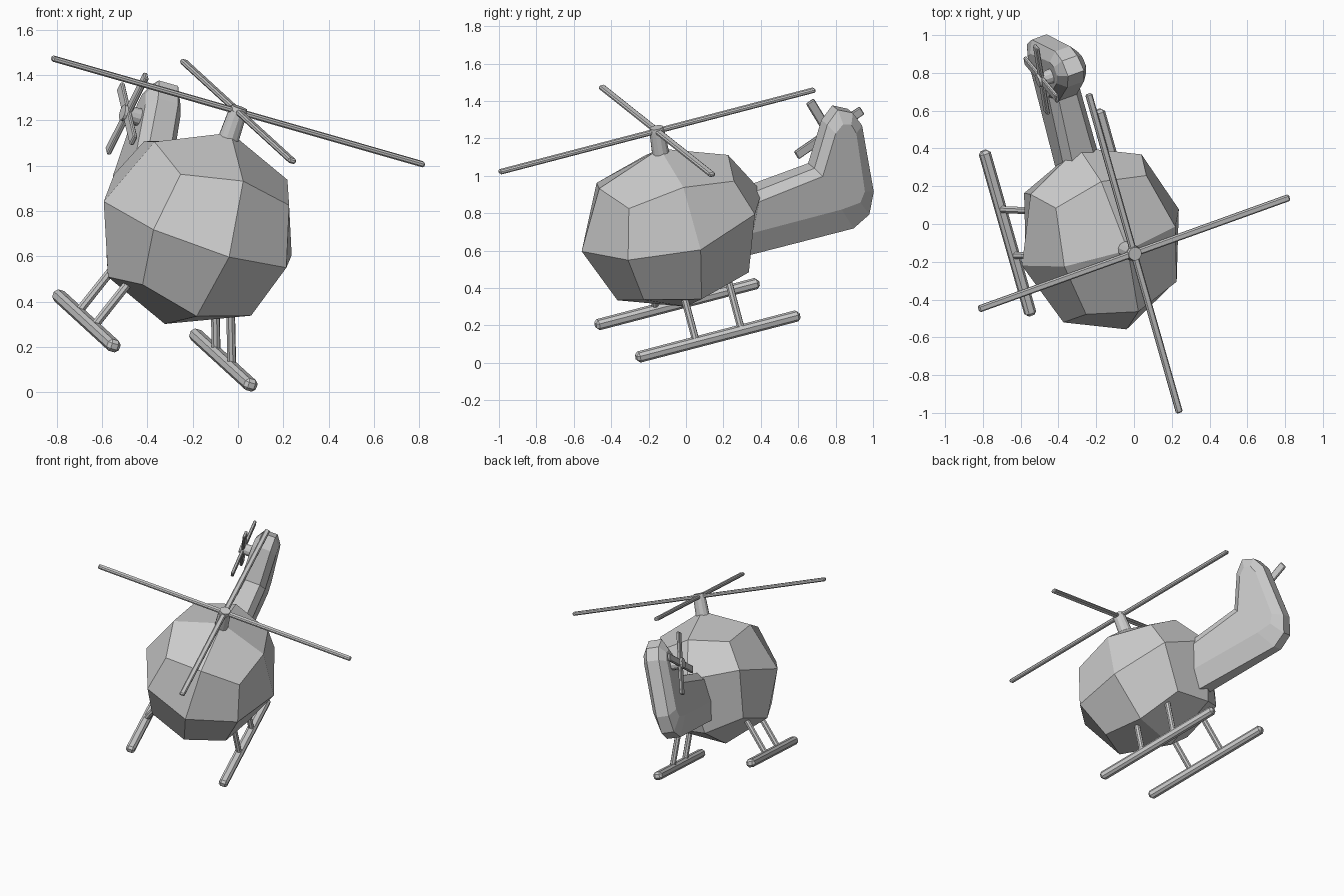
import bpy, bmesh, math
from mathutils import Matrix, Vector

if "Cube" in bpy.data.objects:
    bpy.data.objects.remove(bpy.data.objects["Cube"])

# Tilted helicopter frame: origin at the main rotor hub
X = Vector((0.909, 0.327, -0.260)).normalized()
Y = Vector((-0.265, 0.933, 0.243))
Y = (Y - X * Y.dot(X)).normalized()
Z = X.cross(Y)
FRAME = Matrix.Translation((0, -0.155, 1.24)) @ Matrix((X, Y, Z)).transposed().to_4x4()


def finish(name, bm):
    bmesh.ops.recalc_face_normals(bm, faces=bm.faces)
    mesh = bpy.data.meshes.new(name)
    bm.to_mesh(mesh)
    bm.free()
    ob = bpy.data.objects.new(name, mesh)
    ob.matrix_world = FRAME
    bpy.context.collection.objects.link(ob)
    return ob


def box(name, center, size, bevel=0.0, rot=Matrix()):
    bm = bmesh.new()
    bmesh.ops.create_cube(bm, size=1)
    bmesh.ops.scale(bm, vec=size, verts=bm.verts)
    if bevel:
        bmesh.ops.bevel(bm, geom=bm.edges[:], offset=bevel, segments=1,
                        affect='EDGES', profile=0.5)
    bmesh.ops.transform(bm, matrix=Matrix.Translation(center) @ rot, verts=bm.verts)
    return finish(name, bm)


def rod(name, a, b, r1, r2, sides=8):
    a, b = Vector(a), Vector(b)
    d = b - a
    bm = bmesh.new()
    rot = d.to_track_quat('Z', 'Y').to_matrix().to_4x4()
    bmesh.ops.create_cone(bm, cap_ends=True, segments=sides, radius1=r1, radius2=r2,
                          depth=d.length, matrix=Matrix.Translation((a + b) / 2) @ rot)
    return finish(name, bm)


# Cabin: cube split once and rounded into an ellipsoid
bm = bmesh.new()
bmesh.ops.create_cube(bm, size=2)
bmesh.ops.subdivide_edges(bm, edges=bm.edges[:], cuts=1, use_grid_fill=True)
for v in bm.verts:
    n = v.co.normalized()
    v.co = (n.x * 0.457, n.y * 0.522, n.z * 0.452 - 0.553)
    if n.y > 0.5 and abs(n.z) < 0.1:      # rear edge sits a little higher
        v.co.z += 0.07
finish("cabin", bm)

# Tail boom and fin: narrow rim outline and wide inset outline, mirrored
rim = [(0.30, -0.47), (0.817, -0.412), (0.928, -0.192), (1.0, -0.127), (1.08, -0.166),
       (1.12, -0.249), (1.125, -0.629), (1.08, -0.747), (0.98, -0.80), (0.30, -0.79)]
inset = [(0.30, -0.52), (0.845, -0.455), (0.955, -0.24), (1.005, -0.20), (1.05, -0.215),
         (1.07, -0.27), (1.065, -0.60), (1.03, -0.655), (0.92, -0.665), (0.30, -0.66)]
bm = bmesh.new()
loops = []
for side, pts, w in ((-1, inset, 0.083), (-1, rim, 0.045), (1, rim, 0.045), (1, inset, 0.083)):
    loops.append([bm.verts.new((side * (w + 0.03 * (1.05 - y)), y, z)) for y, z in pts])
for p, q in zip(loops, loops[1:]):
    for i in range(len(p)):
        j = (i + 1) % len(p)
        bm.faces.new((p[i], p[j], q[j], q[i]))
bm.faces.new(loops[0])
bm.faces.new(loops[-1])
finish("tail_boom", bm)

# Main rotor: mast, hub and two crossed blades
rod("rotor_mast", (0, 0, -0.16), (0, 0, 0), 0.048, 0.042, 12)
rod("rotor_hub", (0, 0, -0.02), (0, 0, 0.02), 0.042, 0.036, 12)
for i in range(2):
    box(f"rotor_blade_{i + 1}", (0, 0, 0), (1.81, 0.036, 0.024), 0.007,
        Matrix.Rotation(i * math.pi / 2, 4, 'Z'))

# Tail rotor on the left of the fin
rod("tail_rotor_hub", (-0.05, 0.986, -0.307), (-0.165, 0.986, -0.307), 0.042, 0.036, 12)
for i in range(2):
    box(f"tail_rotor_blade_{i + 1}", (-0.142, 0.986, -0.307), (0.02, 0.43, 0.05), 0.005,
        Matrix.Rotation(math.radians(21 + 90 * i), 4, 'X'))

# Landing skids with two struts each
for side, label in ((-1, "left"), (1, "right")):
    box(f"{label}_skid", (side * 0.333, 0.053, -1.097), (0.06, 0.935, 0.055), 0.015)
    for y, pos in ((-0.072, "front"), (0.188, "rear")):
        rod(f"{label}_{pos}_strut", (side * 0.335, y, -1.09), (side * 0.225, y, -0.80),
            0.02, 0.02, 8)
